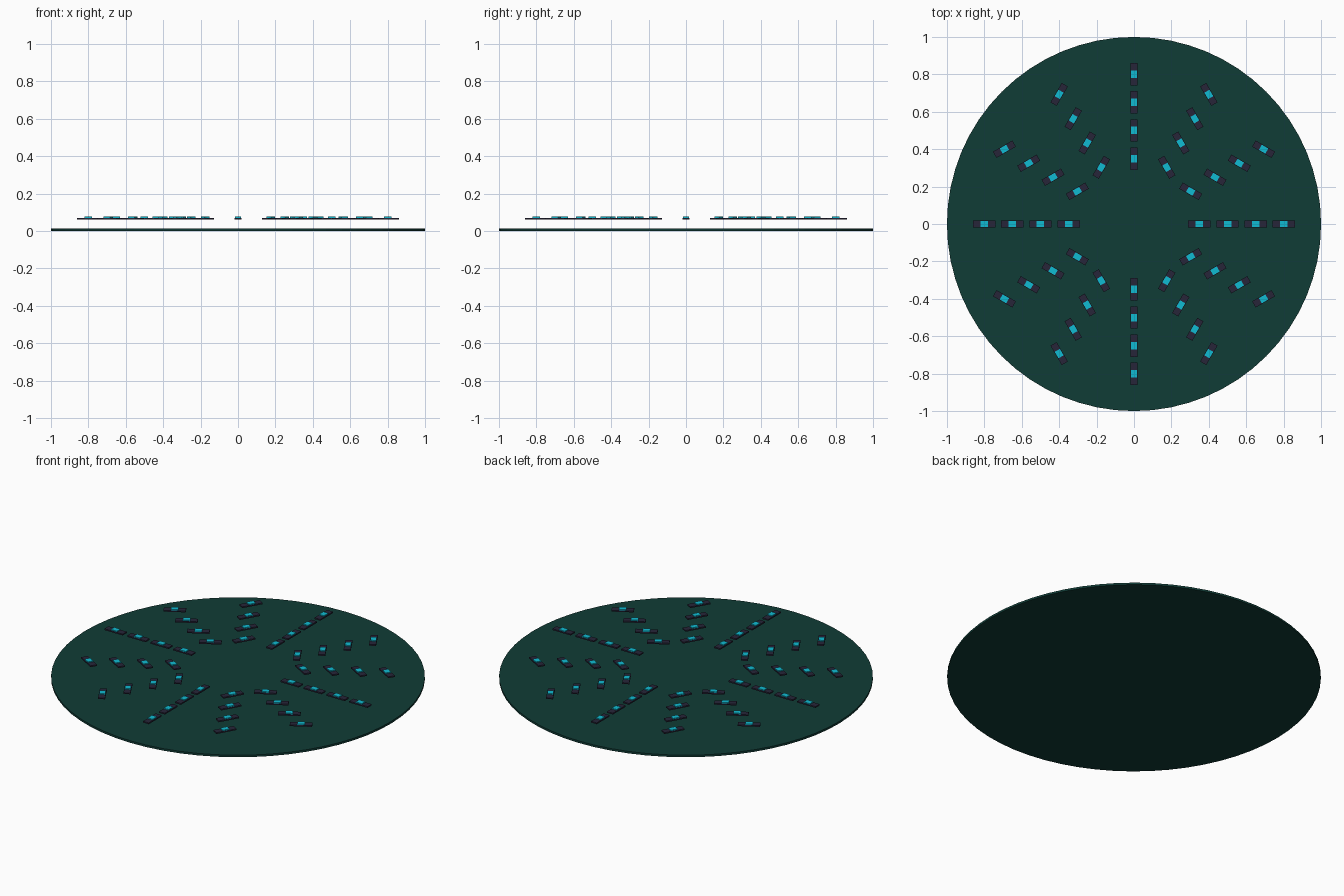
import bpy
from math import cos, sin, pi, radians

if "Cube" in bpy.data.objects:
    bpy.data.objects.remove(bpy.data.objects["Cube"], do_unlink=True)


def material(name, colour):
    m = bpy.data.materials.new(name)
    m.use_nodes = True
    m.diffuse_color = (*colour, 1)
    m.node_tree.nodes["Principled BSDF"].inputs["Base Color"].default_value = (*colour, 1)
    return m


green = material("dark green", (0.005, 0.045, 0.037))
slate = material("dark slate", (0.02, 0.018, 0.04))
cyan = material("cyan", (0.005, 0.5, 0.65))


def box(name, size, loc, turn, mat):
    bpy.ops.mesh.primitive_cube_add(size=1, location=loc, rotation=(0, 0, turn))
    o = bpy.context.object
    o.name = name
    o.scale = size
    o.data.materials.append(mat)
    return o


# Round base plate
bpy.ops.mesh.primitive_cylinder_add(vertices=64, radius=1, depth=0.012, location=(0, 0, 0.006))
base = bpy.context.object
base.name = "base_disc"
base.data.materials.append(green)

# Twelve spokes of four floating bars, each with a light on top
for spoke in range(12):
    a = radians(30 * spoke)
    for r in (0.35, 0.5, 0.65, 0.8):
        x, y = r * cos(a), r * sin(a)
        box("bar", (0.12, 0.038, 0.008), (x, y, 0.066), -a, slate)
        box("bar_light", (0.04, 0.032, 0.006), (x, y, 0.073), -a, cyan)
